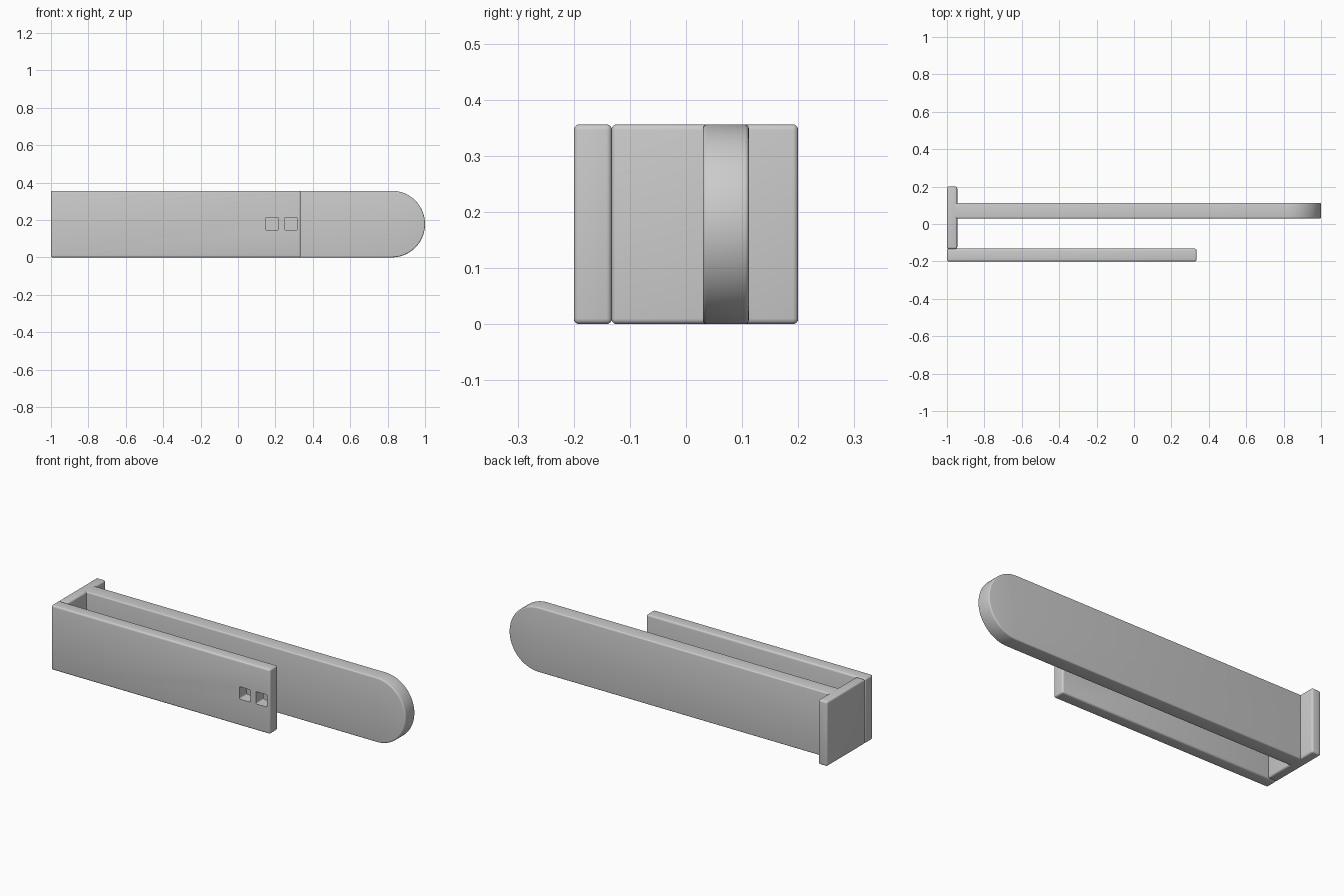
import bpy
import bmesh
from math import pi, cos, sin, radians

default_cube = bpy.data.objects.get("Cube")
if default_cube:
    bpy.data.objects.remove(default_cube, do_unlink=True)

HEIGHT = 0.356
RADIUS = HEIGHT / 2
EDGE = 0.01

# One plain grey for the whole bracket
grey = bpy.data.materials.new("plain grey")
grey.use_nodes = True
colour = (0.6, 0.6, 0.6, 1)
grey.diffuse_color = colour
grey.node_tree.nodes["Principled BSDF"].inputs["Base Color"].default_value = colour


def rectangle(x0, x1, z0=0, z1=HEIGHT):
    return [(x0, z0), (x1, z0), (x1, z1), (x0, z1)]


def slab(name, outline, y0, y1):
    """Extrude an x-z outline from y0 to y1."""
    bm = bmesh.new()
    face = bm.faces.new([bm.verts.new((x, y0, z)) for x, z in outline])
    made = bmesh.ops.extrude_face_region(bm, geom=[face])["geom"]
    verts = [v for v in made if isinstance(v, bmesh.types.BMVert)]
    bmesh.ops.translate(bm, verts=verts, vec=(0, y1 - y0, 0))
    bmesh.ops.recalc_face_normals(bm, faces=bm.faces)
    mesh = bpy.data.meshes.new(name)
    bm.to_mesh(mesh)
    bm.free()
    mesh.materials.append(grey)
    obj = bpy.data.objects.new(name, mesh)
    bpy.context.collection.objects.link(obj)
    return obj


def activate(obj):
    bpy.ops.object.select_all(action="DESELECT")
    obj.select_set(True)
    bpy.context.view_layer.objects.active = obj


def round_edges(obj, width=EDGE):
    activate(obj)
    bevel = obj.modifiers.new("rounded edges", "BEVEL")
    bevel.width = width
    bevel.segments = 4
    bevel.limit_method = "ANGLE"
    bevel.angle_limit = radians(40)
    bpy.ops.object.modifier_apply(modifier=bevel.name)


def cut(obj, cutter):
    activate(obj)
    boolean = obj.modifiers.new("opening", "BOOLEAN")
    boolean.operation = "DIFFERENCE"
    boolean.solver = "EXACT"
    boolean.object = cutter
    bpy.ops.object.modifier_apply(modifier=boolean.name)
    bpy.data.objects.remove(cutter, do_unlink=True)


# Short front plate with two small square openings
front_plate = slab("front_plate", rectangle(-1, 0.335), -0.2, -0.132)
round_edges(front_plate)
for x in (0.182, 0.283):
    half = 0.034
    cutter = slab("opening_cutter",
                  rectangle(x - half, x + half, 0.18 - half, 0.18 + half),
                  -0.25, -0.08)
    cutter.hide_render = True
    round_edges(cutter, 0.007)
    cut(front_plate, cutter)

# End plate joining the two long plates
end_plate = slab("end_plate", rectangle(-1, -0.945), -0.133, 0.2)
round_edges(end_plate)

# Long rear arm with a half-round tip
steps = 40
tip = [(1 - RADIUS + RADIUS * sin(pi * i / steps),
        RADIUS - RADIUS * cos(pi * i / steps)) for i in range(steps + 1)]
rear_arm = slab("rear_arm", [(-0.97, 0)] + tip + [(-0.97, HEIGHT)], 0.03, 0.112)
round_edges(rear_arm, 0.007)

for part in (front_plate, end_plate, rear_arm):
    activate(part)
    bpy.ops.object.shade_smooth_by_angle(angle=radians(30))
